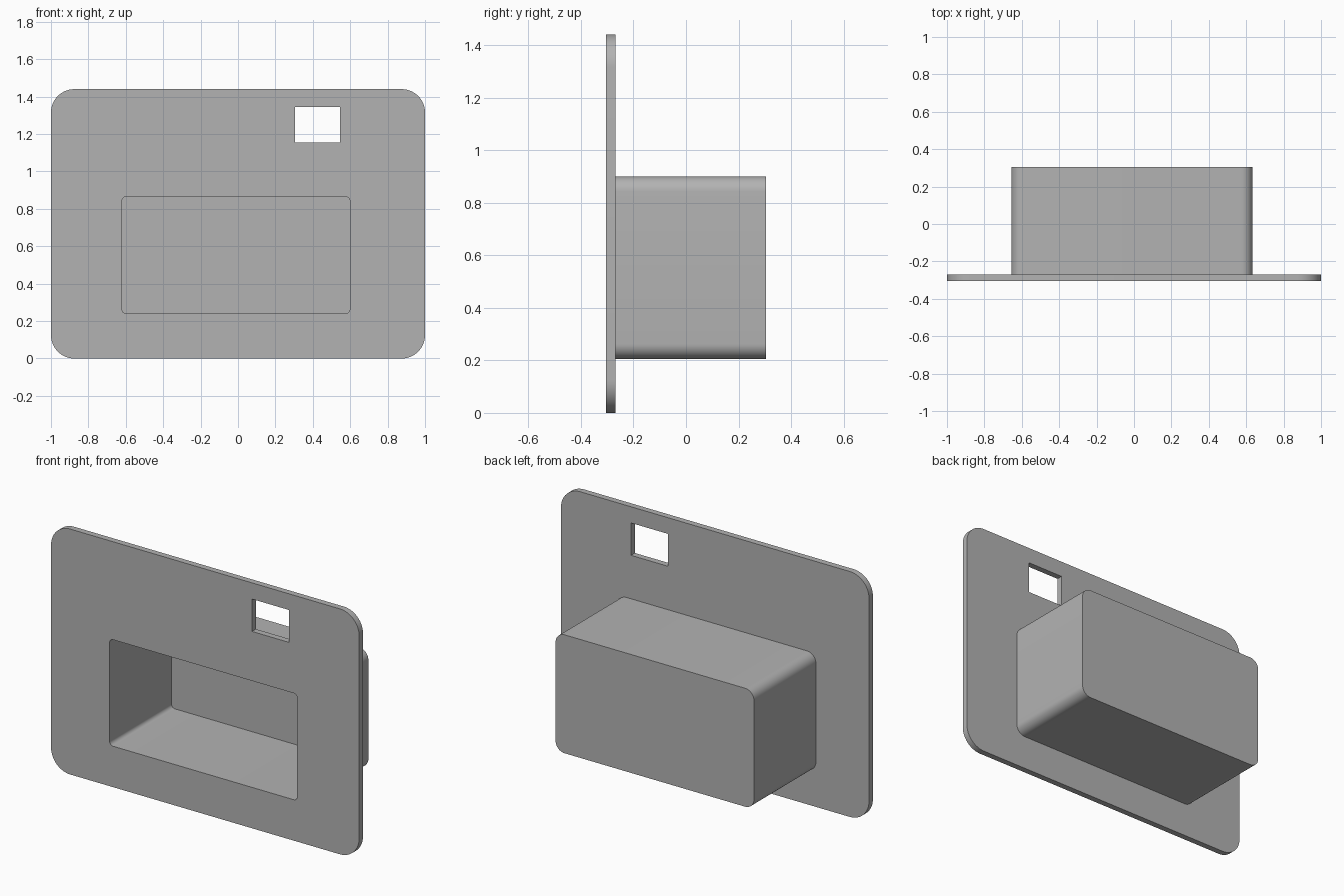
import bpy, bmesh, math

if "Cube" in bpy.data.objects:
    bpy.data.objects.remove(bpy.data.objects["Cube"], do_unlink=True)

FRONT, BACK, WALL = -0.305, 0.305, 0.036

grey = bpy.data.materials.new("plain grey")
grey.use_nodes = True
GREY = (0.45, 0.45, 0.45, 1)
grey.diffuse_color = GREY
grey.node_tree.nodes["Principled BSDF"].inputs["Base Color"].default_value = GREY


def rounded_prism(name, x0, x1, z0, z1, y0, y1, radius=0, steps=10):
    """Rounded rectangle in the xz plane, extruded from y0 to y1."""
    corners = [(x1, z1, -1, -1), (x0, z1, 1, -1), (x0, z0, 1, 1), (x1, z0, -1, 1)]
    bm = bmesh.new()
    outline = []
    for i, (x, z, dx, dz) in enumerate(corners):
        for s in range(steps + 1 if radius else 1):
            a = math.pi / 2 * (i + s / steps)
            outline.append(bm.verts.new((x + radius * (dx + math.cos(a)), y0,
                                         z + radius * (dz + math.sin(a)))))
    face = bm.faces.new(outline)
    grown = bmesh.ops.extrude_face_region(bm, geom=[face])["geom"]
    bmesh.ops.translate(bm, vec=(0, y1 - y0, 0),
                        verts=[v for v in grown if isinstance(v, bmesh.types.BMVert)])
    bmesh.ops.recalc_face_normals(bm, faces=bm.faces)
    mesh = bpy.data.meshes.new(name)
    bm.to_mesh(mesh)
    bm.free()
    mesh.materials.append(grey)
    obj = bpy.data.objects.new(name, mesh)
    bpy.context.collection.objects.link(obj)
    return obj


def combine(target, tool, operation):
    """Apply a boolean and drop the tool object."""
    mod = target.modifiers.new(operation.lower(), "BOOLEAN")
    mod.operation, mod.solver, mod.object = operation, "EXACT", tool
    bpy.ops.object.select_all(action="DESELECT")
    target.select_set(True)
    bpy.context.view_layer.objects.active = target
    bpy.ops.object.modifier_apply(modifier=mod.name)
    bpy.data.objects.remove(tool, do_unlink=True)


# Face plate with the box joined to its back
panel = rounded_prism("recessed_panel", -1, 1, 0, 1.44, FRONT, FRONT + WALL, 0.125, 14)
box = rounded_prism("recess_box", -0.655, 0.633, 0.205, 0.9, FRONT + WALL / 2, BACK, 0.058)
combine(panel, box, "UNION")

# Pocket open to the front, and the small window
pocket = rounded_prism("pocket_cutter", -0.62, 0.598, 0.24, 0.865,
                       FRONT - 0.1, BACK - WALL, 0.023)
combine(panel, pocket, "DIFFERENCE")
window = rounded_prism("window_cutter", 0.305, 0.545, 1.155, 1.345,
                       FRONT - 0.1, FRONT + 0.1)
combine(panel, window, "DIFFERENCE")

bpy.ops.object.shade_smooth_by_angle(angle=math.radians(30))
